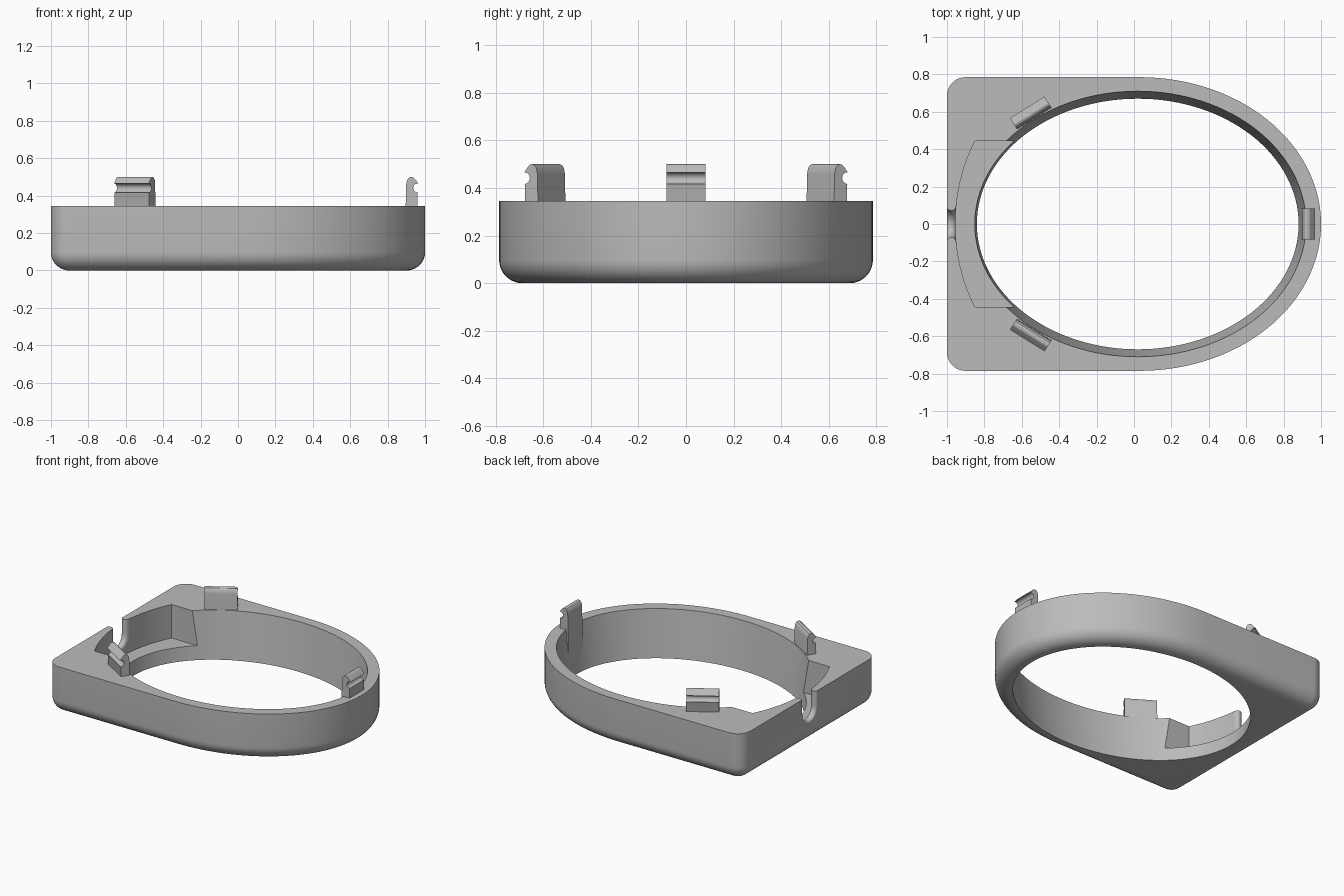
import bpy
import bmesh
from math import sin, cos, pi, radians, sqrt, asin
from mathutils import Matrix, Vector

if "Cube" in bpy.data.objects:
    bpy.data.objects.remove(bpy.data.objects["Cube"], do_unlink=True)

HEIGHT = 0.345

grey = bpy.data.materials.new("plain grey")
grey.use_nodes = True
grey.diffuse_color = (0.5, 0.5, 0.5, 1)
grey.node_tree.nodes["Principled BSDF"].inputs["Base Color"].default_value = (0.5, 0.5, 0.5, 1)


def loft(name, rings):
    """Closed solid skinned through rings of equal point count."""
    bm = bmesh.new()
    loops = [[bm.verts.new(p) for p in ring] for ring in rings]
    n = len(loops[0])
    for a, b in zip(loops, loops[1:]):
        for i in range(n):
            j = (i + 1) % n
            bm.faces.new((a[i], a[j], b[j], b[i]))
    bm.faces.new(loops[0][::-1])
    bm.faces.new(loops[-1])
    bmesh.ops.recalc_face_normals(bm, faces=bm.faces)
    mesh = bpy.data.meshes.new(name)
    bm.to_mesh(mesh)
    bm.free()
    mesh.materials.append(grey)
    obj = bpy.data.objects.new(name, mesh)
    bpy.context.collection.objects.link(obj)
    return obj


def activate(obj):
    bpy.ops.object.select_all(action="DESELECT")
    obj.select_set(True)
    bpy.context.view_layer.objects.active = obj


def cut(target, cutter):
    mod = target.modifiers.new("cut", "BOOLEAN")
    mod.operation = "DIFFERENCE"
    mod.solver = "EXACT"
    mod.object = cutter
    activate(target)
    bpy.ops.object.modifier_apply(modifier=mod.name)
    bpy.data.objects.remove(cutter, do_unlink=True)


def smooth(obj):
    activate(obj)
    bpy.ops.object.shade_smooth_by_angle(angle=radians(30))


def ellipse(cx, a, b, z, n=128):
    return [(cx + a * cos(2 * pi * i / n), b * sin(2 * pi * i / n), z) for i in range(n)]


# Outline: half ellipse on +x, square end with rounded corners on -x
cx, a, b, corner = 0.03, 0.97, 0.785, 0.1
outline = []
for i in range(65):
    t = -pi / 2 + pi * i / 64
    normal = Vector((cos(t) / a, sin(t) / b)).normalized()
    outline.append((Vector((cx + a * cos(t), b * sin(t))), normal))
for side, start in ((1, pi / 2), (-1, pi)):
    centre = Vector((-1 + corner, side * (b - corner)))
    for i in range(13):
        t = start + pi / 2 * i / 12
        normal = Vector((cos(t), sin(t)))
        outline.append((centre + corner * normal, normal))


def inset_ring(d, z):
    return [(p.x - n.x * d, p.y - n.y * d, z) for p, n in outline]


# Body with a rounded lower edge
fillet = 0.098
rings = []
for i in range(11):
    t = pi / 2 * i / 10
    rings.append(inset_ring(fillet * (1 - sin(t)), fillet * (1 - cos(t))))
rings.append(inset_ring(0, HEIGHT))
body = loft("ring_body", rings)

# Tapered oval opening, carried past both faces
flare = 0.04 / HEIGHT
cut(body, loft("opening_cutter", [
    ellipse(0.02, 0.86 + flare * z, 0.67 + flare * z, z) for z in (-0.1, HEIGHT + 0.1)]))

# Curved pocket in the square end
radius, half = 0.995, 0.445
sweep = asin(half / radius)
pocket = [(-0.3, -half), (-0.3, half)]
for i in range(25):
    t = sweep - 2 * sweep * i / 24
    pocket.append((0.04 - radius * cos(t), radius * sin(t)))
cut(body, loft("pocket_cutter", [[(x, y, z) for x, y in pocket] for z in (0.1, 0.5)]))

# U-shaped cable notch, waisted halfway through the wall
waist, lip = -0.977, 0.027
slot = []
for i in range(-7, 8):
    x = waist + lip * i / 6
    s = min(1, abs(i) / 6)
    w = 0.072 + lip * (1 - sqrt(1 - s * s))
    ring = [(x, w, 0.5)]
    ring += [(x, w * cos(pi * k / 16), 0.235 - w * sin(pi * k / 16)) for k in range(17)]
    ring.append((x, -w, 0.5))
    slot.append(ring)
cut(body, loft("notch_cutter", slot))
smooth(body)

# Snap clip section: distance outward, height
section = [(0, 0.08), (0.01, 0.46), (0.014, 0.483), (0.024, 0.496), (0.036, 0.5),
           (0.048, 0.497), (0.058, 0.487), (0.075, 0.465)]
for k in range(9):
    t = radians(75 + 200 * k / 8)
    section.append((0.071 + 0.024 * cos(t), 0.441 + 0.024 * sin(t)))
section += [(0.071, 0.412), (0.071, 0.08)]


def clip(name, x, y, angle, length):
    obj = loft(name, [[(u - 0.0375, v, z) for u, z in section]
                      for v in (-length / 2, length / 2)])
    obj.data.transform(Matrix.Translation((x, y, 0)) @ Matrix.Rotation(radians(angle), 4, "Z"))
    smooth(obj)


clip("end_clip", 0.927, 0, 0, 0.165)
clip("back_clip", -0.55, 0.59, 122, 0.218)
clip("front_clip", -0.55, -0.59, -122, 0.218)
